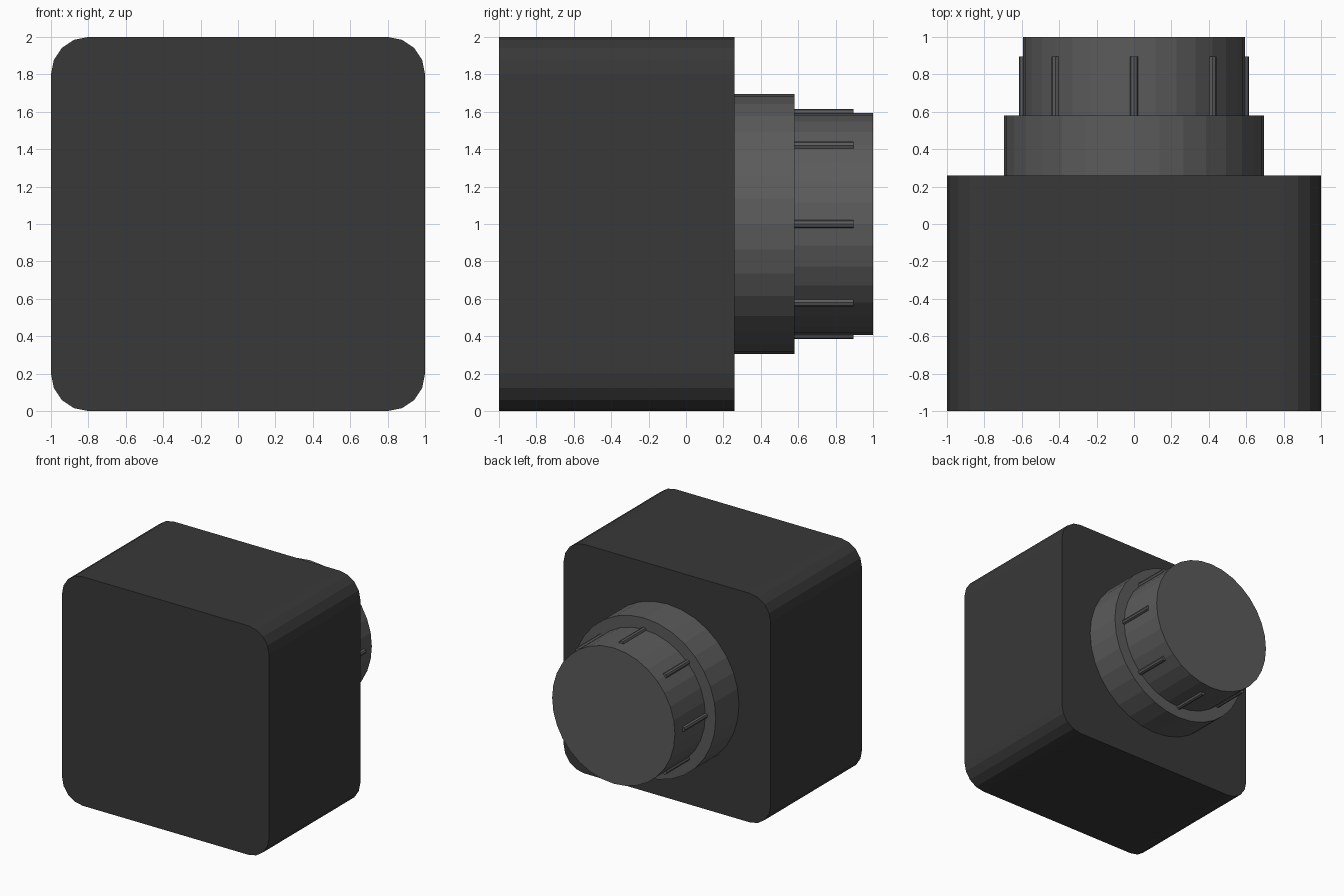
import bpy
import bmesh
from math import radians, sin, cos, pi

cube = bpy.data.objects.get("Cube")
if cube:
    bpy.data.objects.remove(cube, do_unlink=True)


def make_material(name, value):
    mat = bpy.data.materials.new(name)
    mat.use_nodes = True
    color = (value, value, value, 1)
    mat.diffuse_color = color
    bsdf = mat.node_tree.nodes["Principled BSDF"]
    bsdf.inputs["Base Color"].default_value = color
    return mat


def prism(name, points, y0, y1, mat):
    """Extrude an (x, z) outline from y0 back to y1."""
    bm = bmesh.new()
    front = [bm.verts.new((x, y0, z)) for x, z in points]
    back = [bm.verts.new((x, y1, z)) for x, z in points]
    bm.faces.new(front)
    bm.faces.new(back)
    for i in range(len(points)):
        bm.faces.new((front[i - 1], front[i], back[i], back[i - 1]))
    bmesh.ops.recalc_face_normals(bm, faces=bm.faces)
    mesh = bpy.data.meshes.new(name)
    bm.to_mesh(mesh)
    bm.free()
    mesh.materials.append(mat)
    obj = bpy.data.objects.new(name, mesh)
    bpy.context.collection.objects.link(obj)


def ring(cx, cz, radius, sides):
    steps = [2 * pi * i / sides for i in range(sides)]
    return [(cx + radius * sin(a), cz + radius * cos(a)) for a in steps]


charcoal = make_material("charcoal", 0.04)
grey = make_material("dark grey", 0.105)

# Housing: square with rounded corners
corner = 0.2
inset = 1 - corner
outline = []
for quarter, (sx, sz) in enumerate([(1, 1), (-1, 1), (-1, -1), (1, -1)]):
    for step in range(5):
        a = radians(90 * quarter + 22.5 * step)
        outline.append((sx * inset + corner * cos(a), 1 + sz * inset + corner * sin(a)))
prism("housing", outline, -1, 0.26, charcoal)

# Stepped knob on the back
prism("collar", ring(0, 1, 0.694, 32), 0.26, 0.58, grey)
knob_radius = 0.593
prism("knob", ring(0, 1, knob_radius, 32), 0.58, 1, grey)

# Grip ribs half sunk into the knob
for i in range(8):
    a = radians(45 * i)
    centre = (knob_radius * sin(a), 1 + knob_radius * cos(a))
    prism(f"grip_rib_{i + 1}", ring(*centre, 0.022, 8), 0.58, 0.895, grey)
